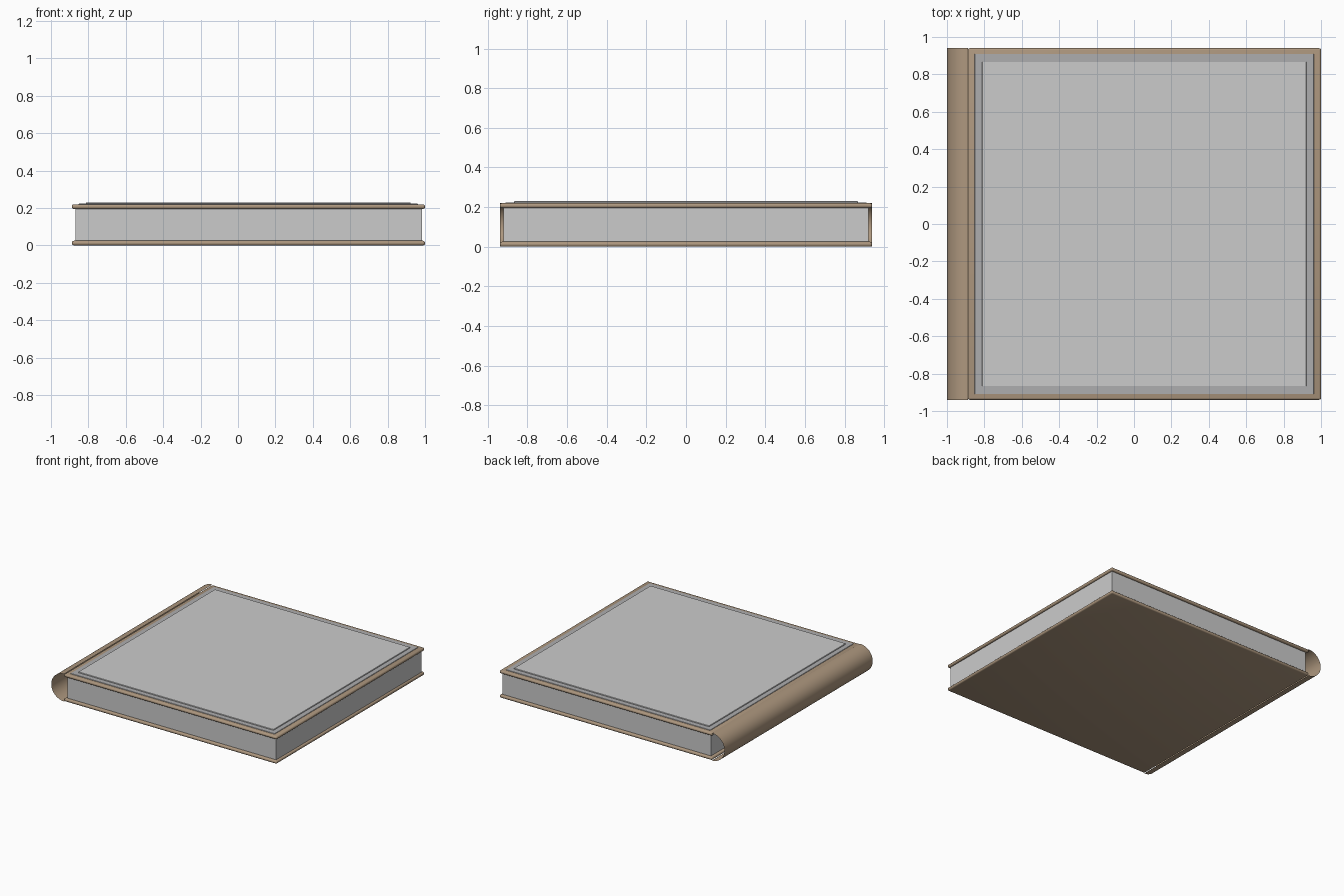
import bpy, math

if "Cube" in bpy.data.objects:
    bpy.data.objects.remove(bpy.data.objects["Cube"])

def material(name, color):
    m = bpy.data.materials.new(name)
    m.diffuse_color = (*color, 1)
    m.use_nodes = True
    m.node_tree.nodes["Principled BSDF"].inputs["Base Color"].default_value = m.diffuse_color
    return m

leather = material("tan_leather", (0.42, 0.31, 0.21))
trim = material("grey_trim", (0.42, 0.42, 0.43))

def slab(name, x, y, z, mat=None, bevel=0, segments=3):
    """Box from ranges, with optional rounded edges."""
    bpy.ops.mesh.primitive_cube_add(size=1, location=[(a + b) / 2 for a, b in (x, y, z)])
    ob = bpy.context.object
    ob.name = name
    ob.scale = [b - a for a, b in (x, y, z)]
    bpy.ops.object.transform_apply(location=False, rotation=False, scale=True)
    if mat:
        ob.data.materials.append(mat)
    if bevel:
        mod = ob.modifiers.new("rounded_edges", 'BEVEL')
        mod.width, mod.segments = bevel, segments
        bpy.ops.object.modifier_apply(modifier=mod.name)
        bpy.ops.object.shade_smooth_by_angle(angle=math.radians(35))
    return ob

# Two hard covers with rounded rims
for name, z in (("back_cover", (0, 0.025)), ("front_cover", (0.195, 0.22))):
    slab(name, (-0.888, 1.0), (-0.94, 0.94), z, leather, 0.011)

# Block of pages
slab("pages", (-0.868, 0.985), (-0.922, 0.922), (0.02, 0.2))

# Raised border and panel on the front cover
slab("cover_border", (-0.852, 0.962), (-0.91, 0.91), (0.215, 0.2235), trim, 0.002, 1)
slab("cover_panel", (-0.812, 0.922), (-0.867, 0.867), (0.218, 0.23), None, 0.002, 1)

# Thin rounded spine: open half-cylinder sheet
steps, half = 24, 0.94
verts, faces = [], []
for i in range(steps + 1):
    a = math.pi / 2 + math.pi * i / steps
    x, z = -0.887 + 0.113 * math.cos(a), 0.11 + 0.11 * math.sin(a)
    verts += [(x, -half, z), (x, half, z)]
for i in range(steps):
    faces.append((2 * i, 2 * i + 1, 2 * i + 3, 2 * i + 2))
mesh = bpy.data.meshes.new("spine")
mesh.from_pydata(verts, [], faces)
mesh.flip_normals()
mesh.materials.append(leather)
mesh.shade_smooth()
spine = bpy.data.objects.new("spine", mesh)
bpy.context.collection.objects.link(spine)
